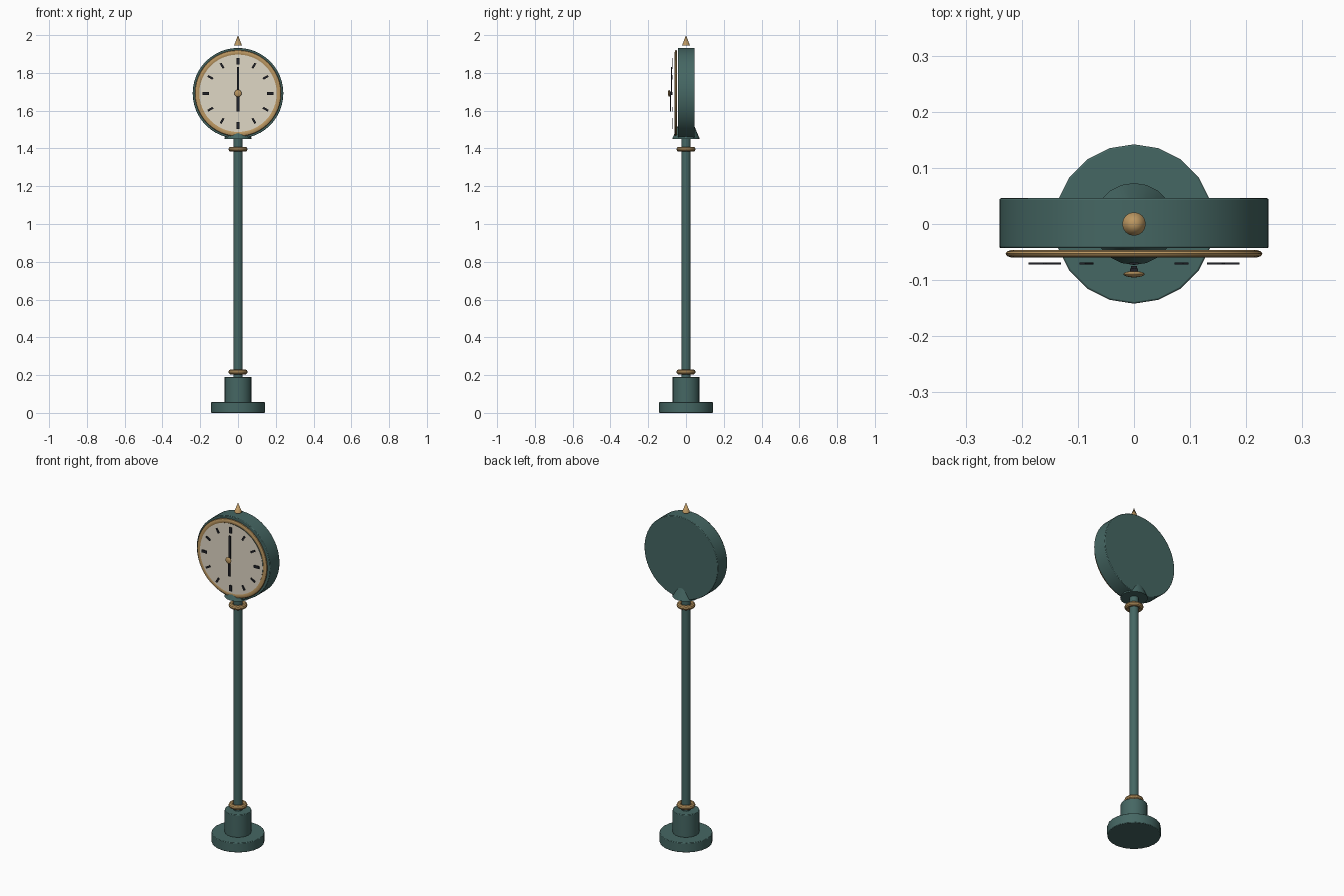
import bpy, math
from mathutils import Vector

if "Cube" in bpy.data.objects:
    bpy.data.objects.remove(bpy.data.objects["Cube"])

CLOCK_Z = 1.692
FACING = (math.pi / 2, 0, 0)


def material(name, rgb):
    m = bpy.data.materials.new(name)
    m.diffuse_color = (*rgb, 1)
    m.use_nodes = True
    m.node_tree.nodes["Principled BSDF"].inputs["Base Color"].default_value = m.diffuse_color
    return m


green = material("green_paint", (0.06, 0.135, 0.125))
brass = material("brass", (0.50, 0.31, 0.12))
cream = material("cream_enamel", (0.74, 0.68, 0.56))
black = material("black_paint", (0.015, 0.016, 0.022))


def finish(name, mat, bevel=0, smooth=True):
    ob = bpy.context.object
    ob.name = name
    ob.data.materials.append(mat)
    bpy.ops.object.transform_apply(location=False, rotation=True, scale=True)
    if bevel:
        b = ob.modifiers.new("bevel", 'BEVEL')
        b.width, b.segments, b.limit_method = bevel, 2, 'ANGLE'
        b.angle_limit = math.radians(40)
    if smooth:
        bpy.ops.object.shade_smooth_by_angle(angle=math.radians(35))
    return ob


def upright(name, mat, r1, r2, z0, z1, sides=20, bevel=0):
    bpy.ops.mesh.primitive_cone_add(vertices=sides, radius1=r1, radius2=r2,
                                    depth=z1 - z0, location=(0, 0, (z0 + z1) / 2))
    return finish(name, mat, bevel)


def disc(name, mat, r, y0, y1, sides=48, bevel=0):
    bpy.ops.mesh.primitive_cylinder_add(vertices=sides, radius=r, depth=y1 - y0,
                                        location=(0, (y0 + y1) / 2, CLOCK_Z), rotation=FACING)
    return finish(name, mat, bevel)


def ring(name, mat, major, minor, loc, rot=(0, 0, 0), flat=1.0, sides=20):
    bpy.ops.mesh.primitive_torus_add(major_radius=major, minor_radius=minor, major_segments=sides,
                                     minor_segments=10, location=loc, rotation=rot)
    bpy.context.object.scale.z = flat
    return finish(name, mat)


def dial_bar(name, angle, r0, r1, width, y, thick=0.003):
    # bar lying on the dial, angle clockwise from twelve
    d = Vector((math.sin(angle), 0, math.cos(angle)))
    c = d * (r0 + r1) / 2
    bpy.ops.mesh.primitive_cube_add(size=1, location=(c.x, y, CLOCK_Z + c.z), rotation=(0, angle, 0))
    bpy.context.object.scale = (width, thick, r1 - r0)
    return finish(name, black, smooth=False)


# Post
upright("base_plate", green, 0.142, 0.142, 0, 0.057, bevel=0.003)
upright("plinth", green, 0.071, 0.071, 0.055, 0.19, bevel=0.003)
upright("pole", green, 0.025, 0.025, 0.18, 1.47)
for name, z in (("lower_collar", 0.217), ("upper_collar", 1.396)):
    ring(name, brass, 0.037, 0.0135, (0, 0, z))
upright("head_bracket", green, 0.073, 0.035, 1.45, 1.54)

# Clock case
disc("clock_case", green, 0.24, -0.043, 0.046, bevel=0.003)
ring("bezel", brass, 0.215, 0.014, (0, -0.053, CLOCK_Z), FACING, flat=0.5, sides=48)
disc("dial", cream, 0.205, -0.055, -0.067)

# Hour marks
for i in range(12):
    major = i % 3 == 0
    dial_bar(f"hour_mark_{i}", i * math.tau / 12, 0.153, 0.188 if major else 0.184,
             0.016 if major else 0.011, -0.0705)

# Hands
dial_bar("minute_hand", 0, -0.01, 0.14, 0.011, -0.077, 0.005)
dial_bar("hour_hand", math.pi, -0.01, 0.096, 0.014, -0.082, 0.005)
bpy.ops.mesh.primitive_uv_sphere_add(segments=16, ring_count=8, radius=0.019,
                                     location=(0, -0.0895, CLOCK_Z), rotation=FACING)
bpy.context.object.scale.z = 0.3
finish("hand_cap", brass)

# Finial
upright("finial", brass, 0.021, 0, 1.945, 2.0, sides=16)
